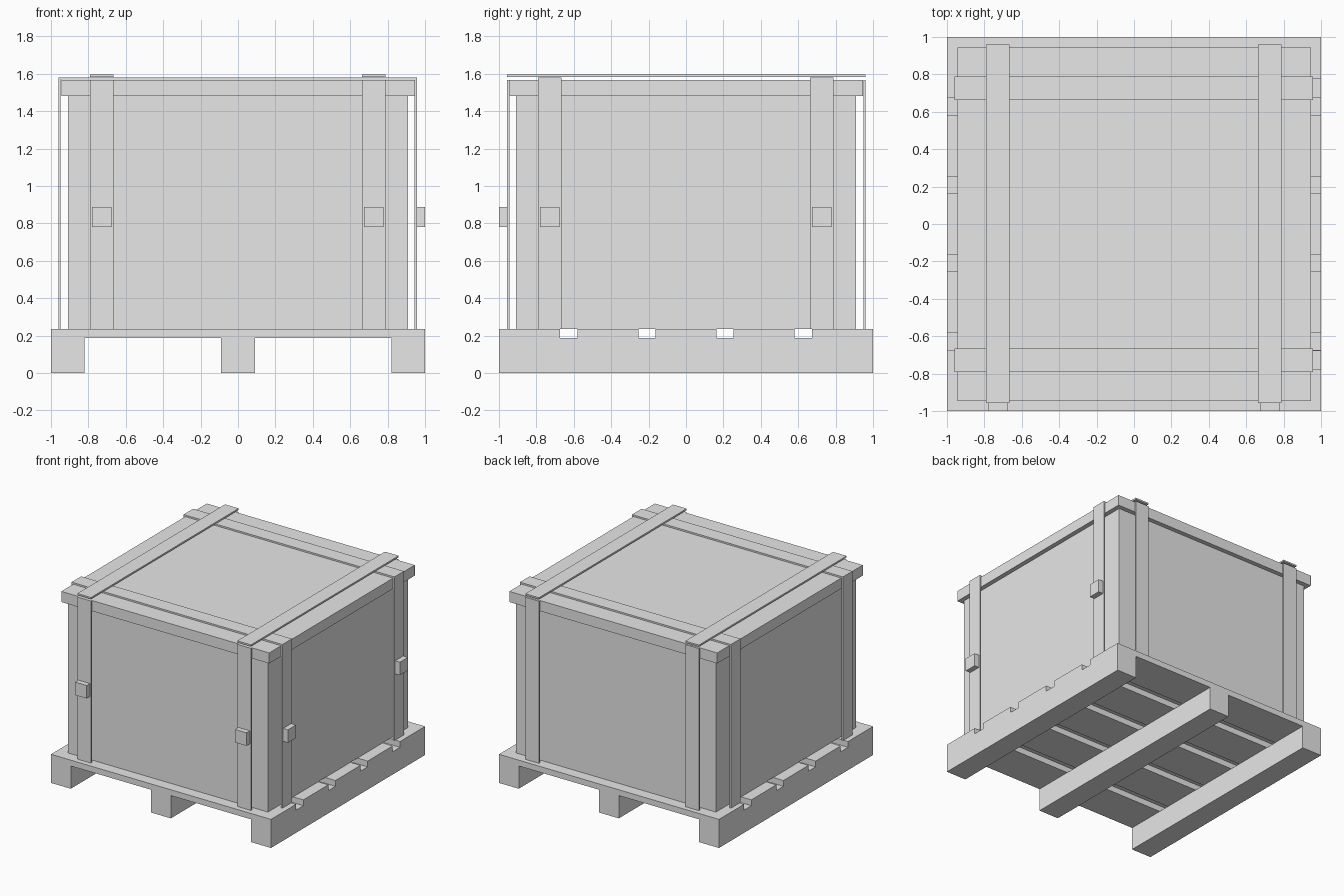
import bpy

if "Cube" in bpy.data.objects:
    bpy.data.objects.remove(bpy.data.objects["Cube"])

grey = bpy.data.materials.new("plain_grey")
grey.diffuse_color = (0.8, 0.8, 0.8, 1)
grey.use_nodes = True
grey.node_tree.nodes["Principled BSDF"].inputs["Base Color"].default_value = grey.diffuse_color


def block(name, x, y, z):
    """Axis-aligned box given as (min, max) on each axis."""
    bpy.ops.mesh.primitive_cube_add(
        size=1, location=[(a + b) / 2 for a, b in (x, y, z)])
    ob = bpy.context.object
    ob.name = name
    ob.scale = [b - a for a, b in (x, y, z)]
    bpy.ops.object.transform_apply(location=False, rotation=False, scale=True)
    ob.data.materials.append(grey)
    return ob


DECK, TOP = 0.235, 1.567

# Pallet runners
for x in ((-1, -0.82), (-0.09, 0.09), (0.82, 1)):
    block("pallet_runner", x, (-1, 1), (0, 0.187))

# Pallet deck boards
for y in ((-1, -0.675), (-0.58, -0.255), (-0.163, 0.163),
          (0.255, 0.58), (0.675, 1)):
    block("deck_board", (-1, 1), y, (0.187, DECK))

# Crate body and overhanging lid
block("crate_body", (-0.908, 0.908), (-0.908, 0.908), (DECK, 1.48))
block("crate_lid", (-0.945, 0.945), (-0.945, 0.945), (1.48, TOP))

for c in (-0.728, 0.726):
    band = (c - 0.062, c + 0.062)
    buckle = (c - 0.052, c + 0.052)

    # Straps running left to right, lying on the lid
    block("cross_strap_top", (-0.96, 0.957), band, (TOP, 1.58))
    block("cross_strap_left", (-0.96, -0.948), band, (DECK, TOP))
    block("cross_strap_right", (0.945, 0.957), band, (DECK, TOP))

    # Straps running front to back, raised over the cross straps
    block("long_strap_top", band, (-0.957, 0.96), (1.583, 1.596))
    block("long_strap_front", band, (-0.957, -0.945), (DECK, TOP))
    block("long_strap_back", band, (0.948, 0.96), (DECK, TOP))

    # Buckles on the front and right straps only
    block("front_buckle", buckle, (-1, -0.957), (0.78, 0.887))
    block("right_buckle", (0.957, 1), buckle, (0.78, 0.887))
